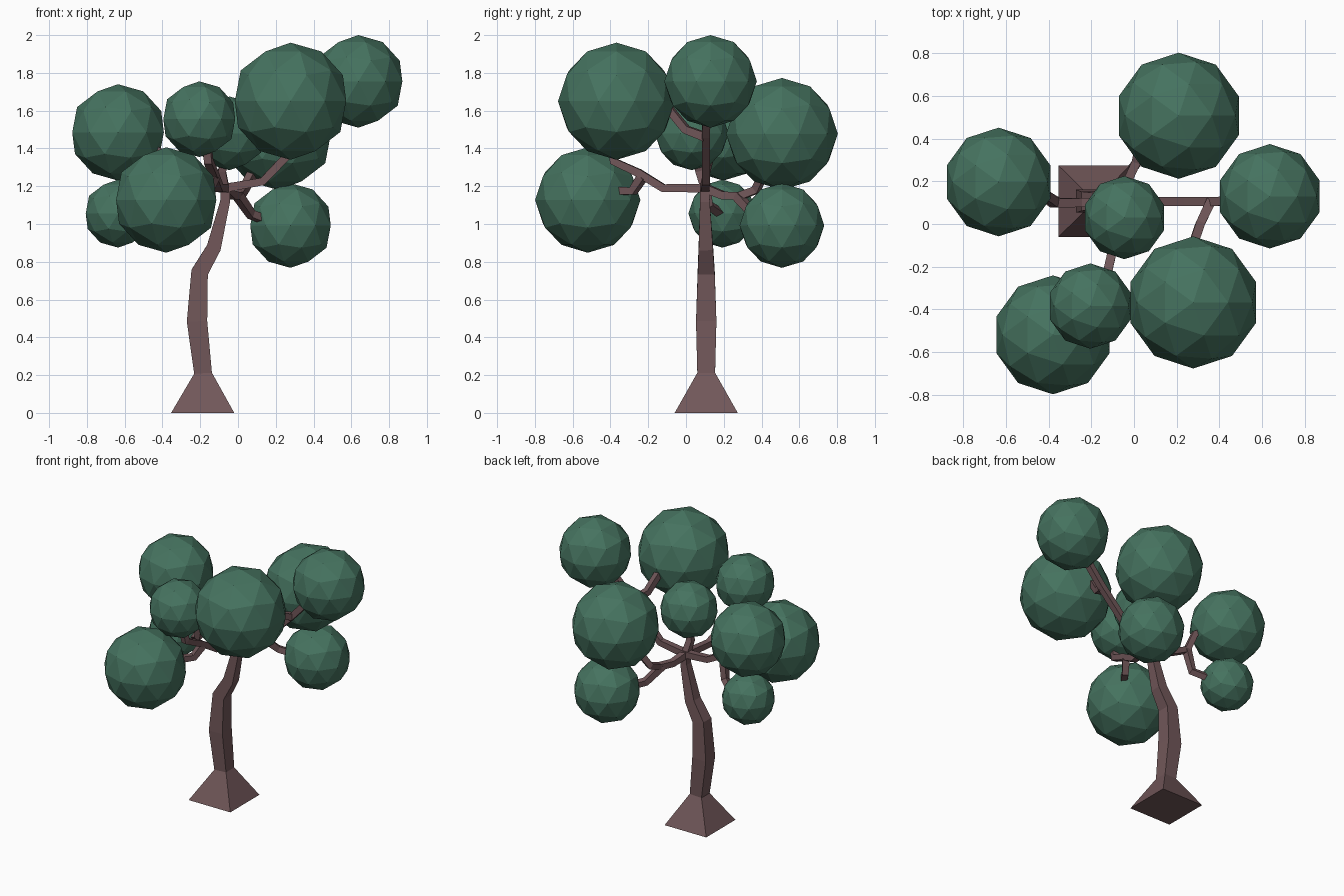
import bpy, bmesh
from mathutils import Vector

if "Cube" in bpy.data.objects:
    bpy.data.objects.remove(bpy.data.objects["Cube"])


def material(name, color):
    m = bpy.data.materials.new(name)
    m.diffuse_color = color
    m.use_nodes = True
    m.node_tree.nodes["Principled BSDF"].inputs["Base Color"].default_value = m.diffuse_color
    return m


bark = material("bark", (0.165, 0.095, 0.1, 1))
leaf = material("leaf", (0.06, 0.17, 0.115, 1))


def square_limb(name, points, widths):
    """Sweep a square section along a path; widths are half sizes."""
    pts = [Vector(p) for p in points]
    bm = bmesh.new()
    rings = []
    first = (pts[1] - pts[0]).normalized()
    u = Vector((0, 0, 1)) if abs(first.z) < 0.8 else Vector((1, 0, 0))
    for i, p in enumerate(pts):
        into = (p - pts[i - 1]).normalized() if i else first
        out = (pts[i + 1] - p).normalized() if i < len(pts) - 1 else into
        t = (into + out).normalized()
        if i == 0 and name == "trunk":
            t = Vector((0, 0, 1))
        u = (u - t * u.dot(t)).normalized()
        v = t.cross(u)
        w = widths[i]
        rings.append([bm.verts.new(p + (u * a + v * b) * w)
                      for a, b in ((1, 1), (-1, 1), (-1, -1), (1, -1))])
    for r, s in zip(rings, rings[1:]):
        for k in range(4):
            bm.faces.new((r[k], r[(k + 1) % 4], s[(k + 1) % 4], s[k]))
    bm.faces.new(rings[0])
    bm.faces.new(rings[-1])
    bmesh.ops.recalc_face_normals(bm, faces=bm.faces)
    mesh = bpy.data.meshes.new(name)
    bm.to_mesh(mesh)
    bm.free()
    mesh.materials.append(bark)
    bpy.context.collection.objects.link(bpy.data.objects.new(name, mesh))


# Trunk with flared foot
square_limb("trunk",
            [(-.187, .107, 0), (-.185, .107, .21), (-.217, .107, .485),
             (-.203, .107, .745), (-.128, .105, .875), (-.068, .1, 1.12), (-.065, .1, 1.21)],
            [.167, .047, .054, .045, .038, .026, .024])

# Branches and their forks
hub = (-.07, .1, 1.19)
branches = {
    "right_branch": [hub, (.13, .105, 1.225), (.25, .105, 1.35), (.37, .105, 1.47), (.58, .115, 1.7)],
    "right_fork": [(.36, .105, 1.46), (.31, 0, 1.5), (.28, -.09, 1.61), (.28, -.2, 1.65)],
    "left_branch": [hub, (-.25, .1, 1.2), (-.37, .1, 1.26), (-.41, .13, 1.38), (-.55, .18, 1.45)],
    "left_fork": [(-.37, .1, 1.26), (-.4, .12, 1.1), (-.55, .22, 1.03)],
    "back_branch": [hub, (-.03, .2, 1.15), (.01, .29, 1.15), (.03, .37, 1.18), (.12, .45, 1.35)],
    "back_fork": [(.0, .27, 1.15), (.07, .36, 1.05), (.2, .44, 1.0)],
    "front_branch": [hub, (-.1, -.12, 1.19), (-.13, -.25, 1.27), (-.155, -.38, 1.33), (-.17, -.4, 1.48)],
    "front_fork": [(-.125, -.23, 1.25), (-.16, -.28, 1.175), (-.22, -.37, 1.175)],
    "middle_branch": [hub, (-.085, .07, 1.28), (-.05, .04, 1.42)],
}
for name, pts in branches.items():
    square_limb(name, pts, [.023] + [.021] * (len(pts) - 1))

# Faceted foliage balls: centre and radius
balls = [
    (-.635, .197, 1.485, .255), (-.205, -.385, 1.555, .2), (.278, -.368, 1.65, .31),
    (.637, .13, 1.755, .245), (-.38, -.52, 1.127, .279), (.278, .508, .992, .224),
    (.21, .508, 1.477, .296), (-.635, .193, 1.055, .18), (-.045, .03, 1.48, .195),
]
for i, (x, y, z, r) in enumerate(balls):
    bpy.ops.mesh.primitive_ico_sphere_add(subdivisions=2, radius=r, location=(x, y, z))
    ball = bpy.context.object
    ball.name = f"foliage_{i + 1}"
    ball.data.materials.append(leaf)
